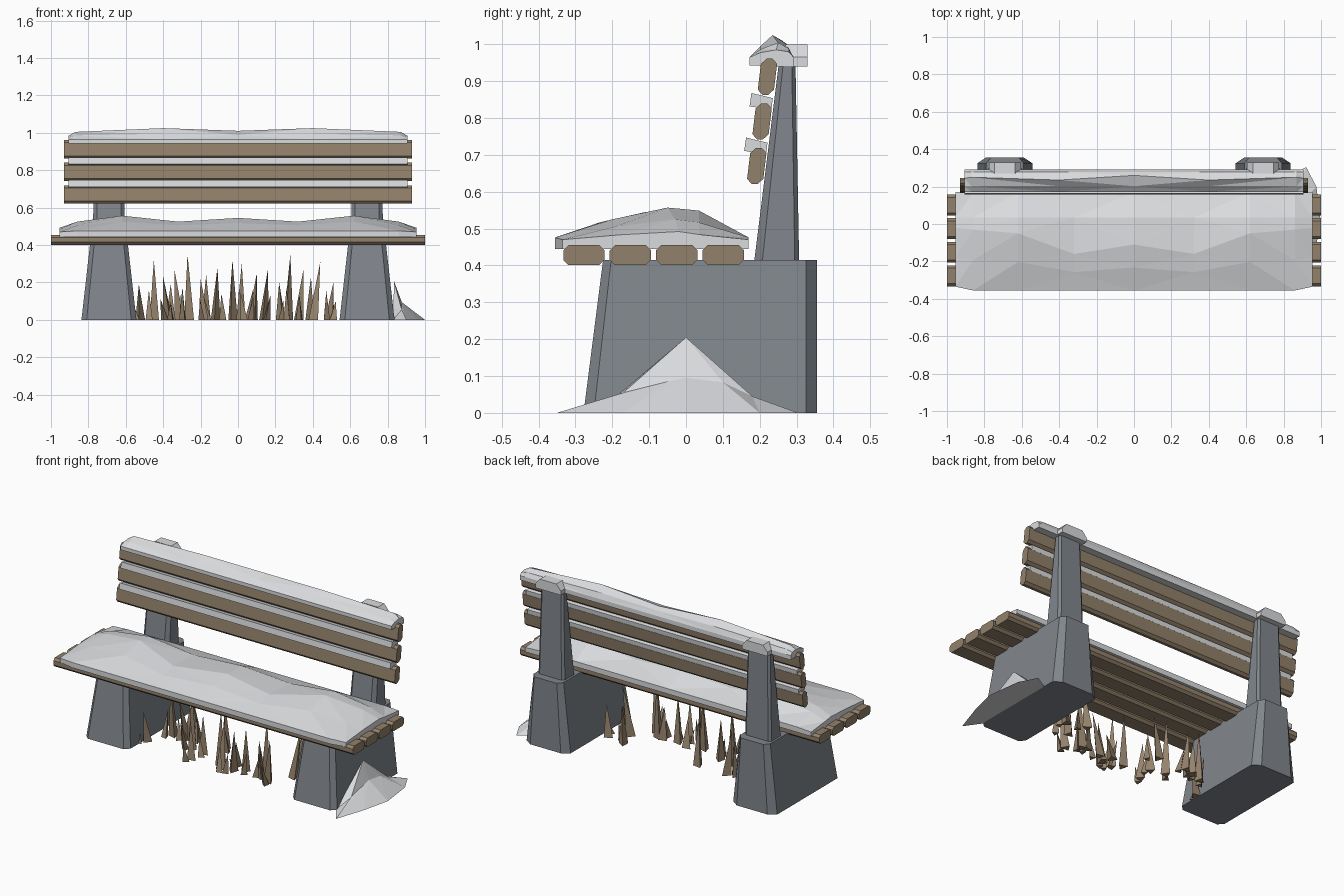
import bpy, bmesh, math, random

cube = bpy.data.objects.get("Cube")
if cube:
    bpy.data.objects.remove(cube, do_unlink=True)
random.seed(4)


def material(name, rgb):
    m = bpy.data.materials.new(name)
    m.use_nodes = True
    m.diffuse_color = (*rgb, 1)
    bsdf = next(n for n in m.node_tree.nodes if n.type == 'BSDF_PRINCIPLED')
    bsdf.inputs["Base Color"].default_value = (*rgb, 1)
    bsdf.inputs["Roughness"].default_value = 0.9
    return m


WOOD = material("weathered_wood", (0.29, 0.22, 0.145))
STONE = material("grey_stone", (0.22, 0.24, 0.265))
SNOW = material("snow", (0.70, 0.71, 0.73))
GRASS = material("dry_grass", (0.30, 0.225, 0.15))


def finish(name, bm, mat):
    bmesh.ops.recalc_face_normals(bm, faces=bm.faces)
    mesh = bpy.data.meshes.new(name)
    bm.to_mesh(mesh)
    bm.free()
    mesh.materials.append(mat)
    obj = bpy.data.objects.new(name, mesh)
    bpy.context.collection.objects.link(obj)
    return obj


def loft(name, rings, mat, triangles=False):
    """Skin equal-length rings of points and cap both ends."""
    bm = bmesh.new()
    rows = [[bm.verts.new(p) for p in ring] for ring in rings]
    n = len(rows[0])
    for a, b in zip(rows, rows[1:]):
        for i in range(n):
            j = (i + 1) % n
            bm.faces.new((a[i], a[j], b[j], b[i]))
    bm.faces.new(rows[0])
    bm.faces.new(rows[-1])
    if triangles:
        bmesh.ops.triangulate(bm, faces=[f for f in bm.faces if len(f.verts) == 4])
    return finish(name, bm, mat)


def extrude_x(name, profile, half, mat):
    return loft(name, [[(x, y, z) for y, z in profile] for x in (-half, half)], mat)


def slat(name, y, z, hy, hz, half, lean=0.0, c=0.014):
    """Plank along x with chamfered long edges."""
    corners = [(-hy, -hz + c), (-hy + c, -hz), (hy - c, -hz), (hy, -hz + c),
               (hy, hz - c), (hy - c, hz), (-hy + c, hz), (-hy, hz - c)]
    return extrude_x(name, [(y + a + lean * b, z + b) for a, b in corners], half, WOOD)


def cut_ring(cx, hx, y0, y1, z, cf, cb, cy):
    """Rectangle with cut corners: cf front, cb back, cy depth of the back cut."""
    return [(cx - hx, y0 + cf, z), (cx - hx + cf, y0, z), (cx + hx - cf, y0, z),
            (cx + hx, y0 + cf, z), (cx + hx, y1 - cy, z), (cx + hx - cb, y1, z),
            (cx - hx + cb, y1, z), (cx - hx, y1 - cy, z)]


# Stone supports, back posts and their snow caps
for side, cx in (("left", 0.69), ("right", -0.69)):
    loft(f"{side}_stone_foot", [
        cut_ring(cx, 0.147, -0.278, 0.355, 0, 0.028, 0.045, 0.03),
        cut_ring(cx, 0.10, -0.225, 0.355, 0.415, 0.022, 0.025, 0.03)], STONE)
    loft(f"{side}_back_post", [
        cut_ring(cx, 0.088, 0.185, 0.307, 0.41, 0.022, 0.015, 0.012),
        cut_ring(cx, 0.074, 0.252, 0.297, 0.95, 0.012, 0.012, 0.01)], STONE)
    cap = [(-0.085, 0.94), (0.085, 0.94), (0.085, 0.965),
           (0.055, 1.0), (-0.055, 1.0), (-0.085, 0.965)]
    loft(f"{side}_post_snow", [[(cx + x, y, z) for x, z in cap]
                               for y in (0.27, 0.33)], SNOW)

# Seat planks
for i in range(4):
    slat(f"seat_slat_{i + 1}", -0.277 + i * 0.126, 0.428, 0.056, 0.027, 1.0)

# Back planks with snow lying between them
for i in range(3):
    dy, dz = -0.0145 * i, -0.121 * i
    slat(f"back_slat_{i + 1}", 0.221 + dy, 0.912 + dz, 0.022, 0.049, 0.93, 0.12)
    if i:
        strip = [(0.187, 0.953), (0.246, 0.943), (0.25, 0.975), (0.192, 0.989)]
        extrude_x(f"back_snow_strip_{i}", [(y + dy, z + dz) for y, z in strip], 0.905, SNOW)

# Snow blanket on the seat: half-length stations (x, ridge y, ridge z, front y)
stations = [(0, -0.11, 0.545, -0.355), (0.32, -0.16, 0.525, -0.355),
            (0.62, -0.05, 0.557, -0.355), (0.86, -0.03, 0.525, -0.355),
            (0.955, -0.02, 0.492, -0.335)]


def mirrored(items):
    return [(-s[0], *s[1:]) for s in reversed(items[1:])] + items


rings = []
for x, ry, rz, fy in mirrored(stations):
    low = 0.47 if abs(x) > 0.9 else 0.476
    rings.append([(x, fy, 0.444), (x, fy, low), (x, (fy + ry) / 2, low + (rz - low) * 0.6),
                  (x, ry, rz), (x, 0.035, rz - 0.008),
                  (x, 0.17, low), (x, 0.17, 0.444)])
loft("seat_snow", rings, SNOW, True)

# Snow along the top plank: stations (x, ridge y, height factor)
top_stations = [(0, 0.26, 0.82), (0.4, 0.235, 1.0), (0.87, 0.25, 0.75), (0.905, 0.245, 0.5)]
rings = []
for x, ry, f in mirrored(top_stations):
    top = 0.945 + 0.08 * f
    rings.append([(x, 0.172, 0.943), (x, 0.172, 0.965), (x, 0.202, 0.96 + 0.035 * f),
                  (x, ry, top), (x, 0.279, 0.962 + 0.035 * f),
                  (x, 0.292, 0.965), (x, 0.292, 0.938)])
loft("top_snow", rings, SNOW, True)

# Snow drift against the outer side of the left foot
bm = bmesh.new()
ground = [(0.83, -0.25), (0.90, -0.35), (0.96, -0.17), (1.0, 0.0),
          (0.975, 0.2), (0.92, 0.305), (0.83, 0.25)]
slope = [(0.83, -0.17, 0.06), (0.875, -0.17, 0.055), (0.875, -0.05, 0.085), (0.875, 0.0, 0.095),
         (0.88, 0.1, 0.083), (0.875, 0.18, 0.045), (0.83, 0.19, 0.035)]
base = [bm.verts.new((x, y, 0)) for x, y in ground]
ring = [bm.verts.new(p) for p in slope]
peak = bm.verts.new((0.835, 0.0, 0.205))
for i in range(len(base)):
    j = (i + 1) % len(base)
    bm.faces.new((base[i], base[j], ring[j]))
    bm.faces.new((base[i], ring[j], ring[i]))
    bm.faces.new((ring[i], ring[j], peak))
bm.faces.new(base)
finish("snow_drift", bm, SNOW)

# Dry grass blades under the seat: (tip x, height)
blades = [(-0.53, 0.19), (-0.45, 0.32), (-0.40, 0.23), (-0.36, 0.19), (-0.34, 0.27),
          (-0.27, 0.35), (-0.20, 0.22), (-0.17, 0.24), (-0.11, 0.28), (-0.03, 0.32),
          (0.02, 0.3), (0.08, 0.16), (0.10, 0.25), (0.16, 0.27), (0.22, 0.2),
          (0.28, 0.35), (0.35, 0.27), (0.39, 0.23), (0.44, 0.31), (0.51, 0.2)]
bm = bmesh.new()


def blade(tip, height, y, radius):
    foot = tip * 0.96 + random.uniform(-0.02, 0.02)
    spin = random.uniform(0, math.tau)
    verts = [bm.verts.new((foot + radius * math.cos(spin + k * math.tau / 3),
                           y + radius * math.sin(spin + k * math.tau / 3), 0))
             for k in range(3)]
    end = bm.verts.new((tip, y + random.uniform(-0.04, 0.04), height))
    bm.faces.new(verts)
    for k in range(3):
        bm.faces.new((verts[k], verts[(k + 1) % 3], end))


for tip, height in blades:
    y = random.uniform(-0.18, 0.08)
    blade(tip, height, y, 0.03)
    blade(tip + random.uniform(-0.04, 0.04), height * 0.5, y - 0.04, 0.022)
finish("dry_grass", bm, GRASS)
